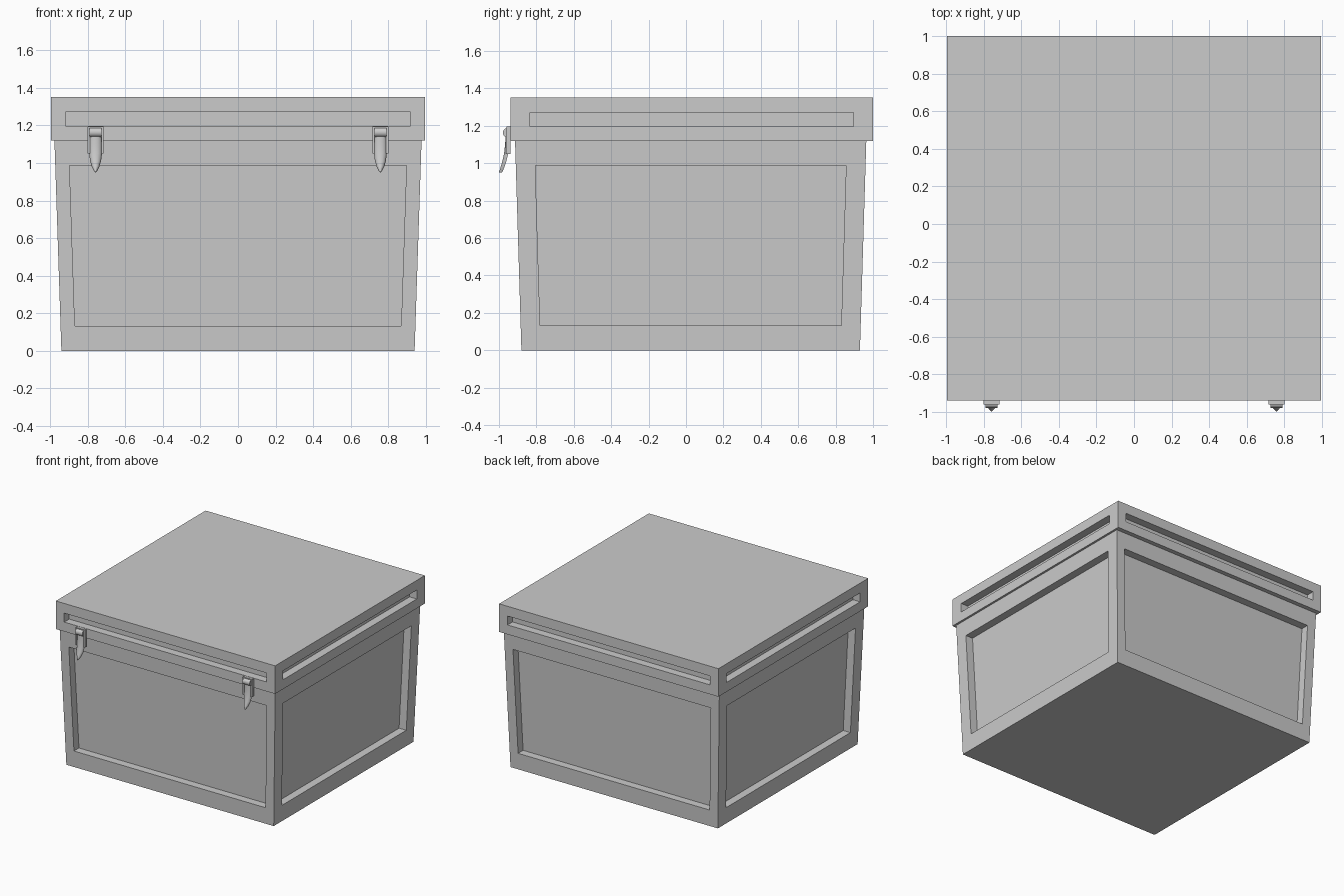
import bpy, bmesh
from math import sin, cos, pi
from mathutils import Vector

if "Cube" in bpy.data.objects:
    bpy.data.objects.remove(bpy.data.objects["Cube"])


def finish(bm, name, smooth=False):
    bmesh.ops.remove_doubles(bm, verts=bm.verts, dist=1e-5)
    bmesh.ops.recalc_face_normals(bm, faces=bm.faces)
    me = bpy.data.meshes.new(name)
    bm.to_mesh(me)
    bm.free()
    ob = bpy.data.objects.new(name, me)
    bpy.context.collection.objects.link(ob)
    if smooth:
        bpy.ops.object.select_all(action='DESELECT')
        ob.select_set(True)
        bpy.context.view_layer.objects.active = ob
        bpy.ops.object.shade_smooth_by_angle(angle=0.7)
    return ob


def panelled_box(name, low, high, z0, z1, p0, p1, depth):
    """Tapered box; low/high = (half x, y min, y max); recess from z p0 to p1 on each wall."""
    bm = bmesh.new()

    def ring(r, z):
        hx, ya, yb = r
        return [Vector(c) for c in ((-hx, ya, z), (hx, ya, z), (hx, yb, z), (-hx, yb, z))]

    bot, top = ring(low, z0), ring(high, z1)

    def face(pts):
        bm.faces.new([bm.verts.new(p) for p in pts])

    face(bot)
    face(top)
    for i in range(4):
        j = (i + 1) % 4
        margin = 0.076 if i % 2 == 0 else 0.104
        along = (bot[j] - bot[i]).normalized()
        inward = Vector((0, 0, 1)).cross(along) * depth

        def row(z):
            t = (z - z0) / (z1 - z0)
            return (bot[i].lerp(top[i], t) + along * margin,
                    bot[j].lerp(top[j], t) - along * margin)

        a, b = row(p0)
        d, c = row(p1)
        outer, inner = (bot[i], bot[j], top[j], top[i]), (a, b, c, d)
        back = [p + inward for p in inner]
        face(back)
        for k in range(4):
            m = (k + 1) % 4
            face((outer[k], outer[m], inner[m], inner[k]))   # frame
            face((inner[k], inner[m], back[m], back[k]))     # recess wall
    return finish(bm, name)


def box(name, lo, hi):
    bm = bmesh.new()
    bmesh.ops.create_cube(bm, size=1)
    for v in bm.verts:
        v.co = [(l + h) / 2 + c * (h - l) for l, h, c in zip(lo, hi, v.co)]
    return finish(bm, name)


def loft(name, rings):
    bm = bmesh.new()
    vs = [[bm.verts.new(p) for p in r] for r in rings]
    n = len(vs[0])
    for r, s in zip(vs, vs[1:]):
        for k in range(n):
            bm.faces.new((r[k], r[(k + 1) % n], s[(k + 1) % n], s[k]))
    bm.faces.new(vs[0])
    bm.faces.new(vs[-1])
    return finish(bm, name, True)


# Main body and lid, each with recessed panels
panelled_box("body", (0.94, -0.88, 0.93), (0.977, -0.914, 0.964), 0, 1.12, 0.133, 0.987, 0.065)
panelled_box("lid", (0.994, -0.939, 1.0), (0.994, -0.939, 1.0), 1.12, 1.35, 1.197, 1.27, 0.065)

# Tongue stations: z, back y, half width, bulge
STATIONS = [(1.145, -0.943, 0.033, 0.022), (1.10, -0.945, 0.034, 0.022),
            (1.05, -0.951, 0.034, 0.022), (1.01, -0.961, 0.029, 0.021),
            (0.98, -0.971, 0.020, 0.020), (0.96, -0.979, 0.010, 0.018),
            (0.95, -0.984, 0.003, 0.016)]

for side, x in (("left", -0.758), ("right", 0.758)):
    # Wire bracket: two rails and a top bar
    for k, s in enumerate((-1, 1)):
        cx = x + s * 0.037
        box(f"{side}_latch_rail_{k}", (cx - 0.006, -0.962, 1.05), (cx + 0.006, -0.938, 1.19))
    box(f"{side}_latch_top_bar", (x - 0.041, -0.960, 1.182), (x + 0.041, -0.938, 1.195))
    # Hinge barrel
    loft(f"{side}_latch_barrel",
         [[(x + h, -0.958 + 0.021 * cos(a), 1.163 + 0.024 * sin(a))
           for a in [2 * pi * k / 16 for k in range(16)]] for h in (-0.032, 0.032)])
    # Curved pointed tongue with a rounded front
    loft(f"{side}_latch_tongue",
         [[(x - w * cos(pi * k / 8), y - b * sin(pi * k / 8), z) for k in range(9)]
          for z, y, w, b in STATIONS])
